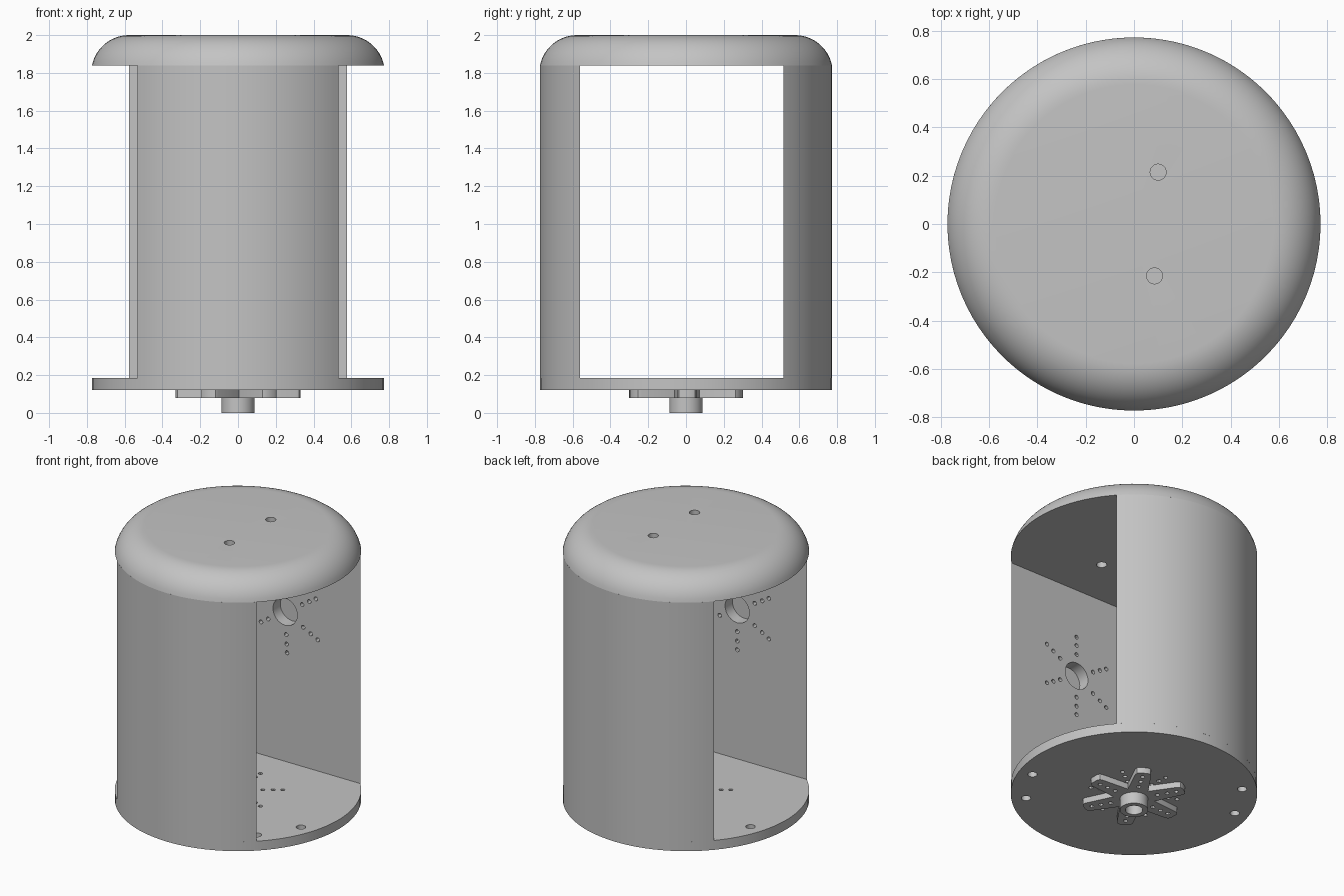
import bpy, bmesh
from math import sin, cos, radians, pi, sqrt, asin
from mathutils import Matrix, Vector

old = bpy.data.objects.get("Cube")
if old:
    bpy.data.objects.remove(old, do_unlink=True)

grey = bpy.data.materials.new("light_grey")
grey.use_nodes = True
GREY = (0.55, 0.55, 0.55, 1)
grey.diffuse_color = GREY
grey.node_tree.nodes["Principled BSDF"].inputs["Base Color"].default_value = GREY

R = 0.773                        # shell radius
BASE_LOW, BASE_TOP, CAP_LOW, TOP = 0.12, 0.185, 1.84, 2.0
ROW = (0.155, 0.22, 0.28)        # screw rows of one star arm


def make_object(name, bm):
    bmesh.ops.recalc_face_normals(bm, faces=bm.faces)
    mesh = bpy.data.meshes.new(name)
    bm.to_mesh(mesh)
    bm.free()
    obj = bpy.data.objects.new(name, mesh)
    bpy.context.collection.objects.link(obj)
    mesh.materials.append(grey)
    return obj


def prism(name, outline, z0, z1):
    bm = bmesh.new()
    face = bm.faces.new([bm.verts.new((x, y, z0)) for x, y in outline])
    new = bmesh.ops.extrude_face_region(bm, geom=[face])["geom"]
    verts = [v for v in new if isinstance(v, bmesh.types.BMVert)]
    bmesh.ops.translate(bm, verts=verts, vec=(0, 0, z1 - z0))
    return make_object(name, bm)


def circle(r, n=96):
    return [(r * cos(2 * pi * i / n), r * sin(2 * pi * i / n)) for i in range(n)]


def star(offset):
    """Three small screw holes along each of six directions."""
    return [(r * cos(radians(offset + 60 * k)), r * sin(radians(offset + 60 * k)), 0.014)
            for k in range(6) for r in ROW]


def drill(obj, holes, z0, z1, frame=Matrix()):
    """Cut round holes (x, y, radius) running from z0 to z1 in the given frame."""
    bm = bmesh.new()
    for x, y, r in holes:
        place = frame @ Matrix.Translation((x, y, (z0 + z1) / 2))
        bmesh.ops.create_cone(bm, cap_ends=True, segments=32 if r > 0.02 else 12,
                              radius1=r, radius2=r, depth=z1 - z0, matrix=place)
    cutter = make_object("hole_cutter", bm)
    cutter.hide_render = True
    mod = obj.modifiers.new("holes", "BOOLEAN")
    mod.operation, mod.solver, mod.object = "DIFFERENCE", "EXACT", cutter
    bpy.context.view_layer.objects.active = obj
    bpy.ops.object.modifier_apply(modifier=mod.name)
    bpy.data.objects.remove(cutter, do_unlink=True)


# Base plate with corner screws and a star of pilot holes
base = prism("base_plate", circle(R), BASE_LOW, BASE_TOP)
corner = [(0.68 * cos(radians(a)), 0.68 * sin(radians(a)), 0.03)
          for a in (-19.5, -45, 135.5, 161.5)]
drill(base, corner + star(35), BASE_LOW - 0.1, BASE_TOP + 0.1)

# Domed cap: a lathed profile with a rounded shoulder
fillet = 0.2
start = asin((CAP_LOW - (TOP - fillet)) / fillet)
profile = [(0, CAP_LOW)]
for i in range(13):
    a = start + (pi / 2 - start) * i / 12
    profile.append((R - fillet + 0.004 + fillet * cos(a), TOP - fillet + fillet * sin(a)))
profile.append((0, TOP))
bm = bmesh.new()
verts = [bm.verts.new((x, 0, z)) for x, z in profile]
edges = [bm.edges.new(pair) for pair in zip(verts, verts[1:])]
bmesh.ops.spin(bm, geom=verts + edges, cent=(0, 0, 0), axis=(0, 0, 1),
               angle=2 * pi, steps=96, use_merge=True)
bmesh.ops.remove_doubles(bm, verts=bm.verts, dist=0.0005)
cap = make_object("domed_cap", bm)
drill(cap, [(0.1, 0.215, 0.033), (0.085, -0.215, 0.033)], CAP_LOW - 0.1, TOP + 0.1)

# Front and back walls: solid circle segments with blind holes on the flat side
HOLE_Z = 1.22
for name, side, inner, turn in (("front_wall", -1, 0.56, 30), ("back_wall", 1, 0.515, 33)):
    half = asin(sqrt(R * R - inner * inner) / R)
    angles = [half * (i / 20 - 1) for i in range(41)]
    wall = prism(name, [(R * sin(a), side * R * cos(a)) for a in angles], BASE_TOP, CAP_LOW)
    frame = Matrix((Vector((side, 0, 0, 0)), Vector((0, 0, side, side * inner)),
                    Vector((0, 1, 0, HOLE_Z)), Vector((0, 0, 0, 1))))
    drill(wall, [(0, 0, 0.093)] + star(turn), -0.05, 0.08, frame)

# Six-armed horn under the base
outline = []
for k in range(6):
    a = radians(60 * k + 1)
    for r, w in ((0.115, -0.062), (0.305, -0.05), (0.322, -0.043), (0.33, -0.026),
                 (0.33, 0.026), (0.322, 0.043), (0.305, 0.05)):
        outline.append((r * cos(a) - w * sin(a), r * sin(a) + w * cos(a)))
horn = prism("horn", outline, 0.08, BASE_LOW)
drill(horn, star(1), 0.0, 0.115)

# Hollow hub
hub = prism("hub", circle(0.088, 48), 0.0, 0.08)
drill(hub, [(0, 0, 0.055)], -0.1, 0.07)

# Smooth the round surfaces and keep the rims sharp
for obj in bpy.context.view_layer.objects:
    obj.select_set(obj in (base, cap, horn, hub) or obj.name.endswith("_wall"))
bpy.context.view_layer.objects.active = base
bpy.ops.object.shade_smooth_by_angle(angle=radians(30))
